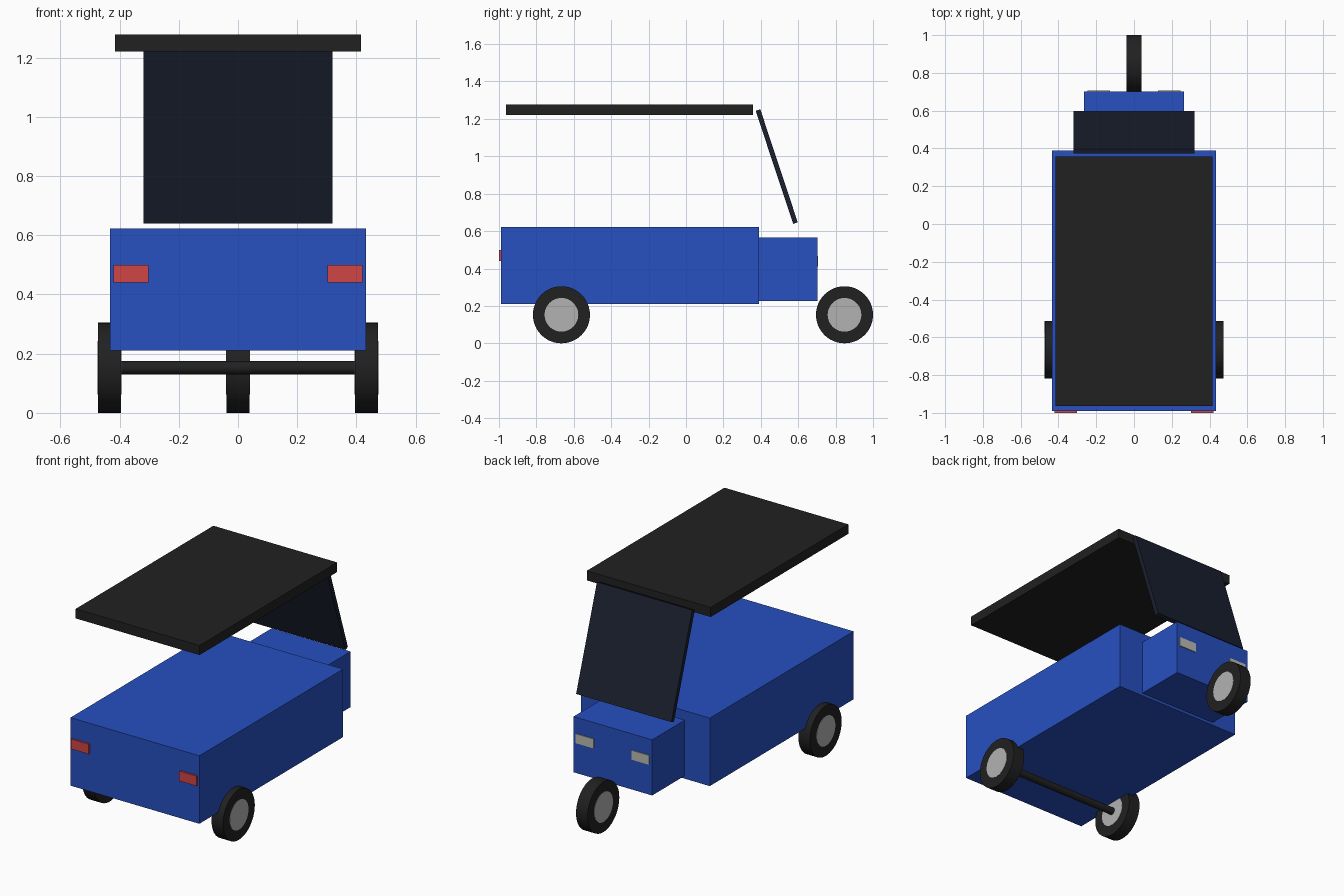
import bpy, math

if "Cube" in bpy.data.objects:
    bpy.data.objects.remove(bpy.data.objects["Cube"])


def material(name, r, g, b):
    m = bpy.data.materials.new(name)
    m.diffuse_color = (r, g, b, 1)
    m.use_nodes = True
    m.node_tree.nodes["Principled BSDF"].inputs["Base Color"].default_value = m.diffuse_color
    return m


BLUE = material("blue_paint", 0.02, 0.08, 0.53)
BLACK = material("black", 0.015, 0.015, 0.016)
GLASS = material("dark_glass", 0.01, 0.014, 0.028)
RED = material("red_lens", 0.63, 0.06, 0.06)
METAL = material("metal", 0.45, 0.45, 0.45)
LENS = material("lamp_lens", 0.5, 0.5, 0.45)


def box(name, lo, hi, mat, tilt=0):
    centre = [(a + b) / 2 for a, b in zip(lo, hi)]
    bpy.ops.mesh.primitive_cube_add(size=1, location=centre, rotation=(tilt, 0, 0))
    ob = bpy.context.object
    ob.name = name
    ob.scale = [b - a for a, b in zip(lo, hi)]
    ob.data.materials.append(mat)
    return ob


def rod(name, radius, width, loc, mat, sides=48):
    # cylinder lying along x
    bpy.ops.mesh.primitive_cylinder_add(vertices=sides, radius=radius, depth=width,
                                        location=loc, rotation=(0, math.pi / 2, 0))
    ob = bpy.context.object
    ob.name = name
    ob.data.materials.append(mat)
    bpy.ops.object.shade_smooth_by_angle(angle=math.radians(30))
    return ob


# Body, nose and roof
box("rear_body", (-0.433, -0.989, 0.21), (0.433, 0.39, 0.623), BLUE)
box("nose", (-0.264, 0.39, 0.227), (0.264, 0.702, 0.565), BLUE)
box("roof", (-0.416, -0.963, 1.22), (0.416, 0.358, 1.278), BLACK)

# Tilted windshield
box("windshield", (-0.32, 0.472, 0.627), (0.32, 0.498, 1.263), GLASS, tilt=0.32)

# Lamps on both sides
for side, s in (("left", -1), ("right", 1)):
    for name, x, y0, y1, z0, z1, mat in (
            ("tail_light", 0.362, -1.0, -0.98, 0.44, 0.5, RED),
            ("headlight", 0.187, 0.69, 0.707, 0.41, 0.467, LENS)):
        box(f"{name}_{side}", (s * x - 0.059, y0, z0), (s * x + 0.059, y1, z1), mat)

# Three wheels with hubs
R = 0.1525
for name, x, y in (("rear_wheel_left", -0.434, -0.666),
                   ("rear_wheel_right", 0.434, -0.666),
                   ("front_wheel", 0, 0.8475)):
    rod(name + "_tyre", R, 0.077, (x, y, R), BLACK)
    rod(name + "_hub", 0.09, 0.08, (x, y, R), METAL)

# Rear axle
rod("rear_axle", 0.022, 0.84, (0, -0.666, R), BLACK, sides=24)
